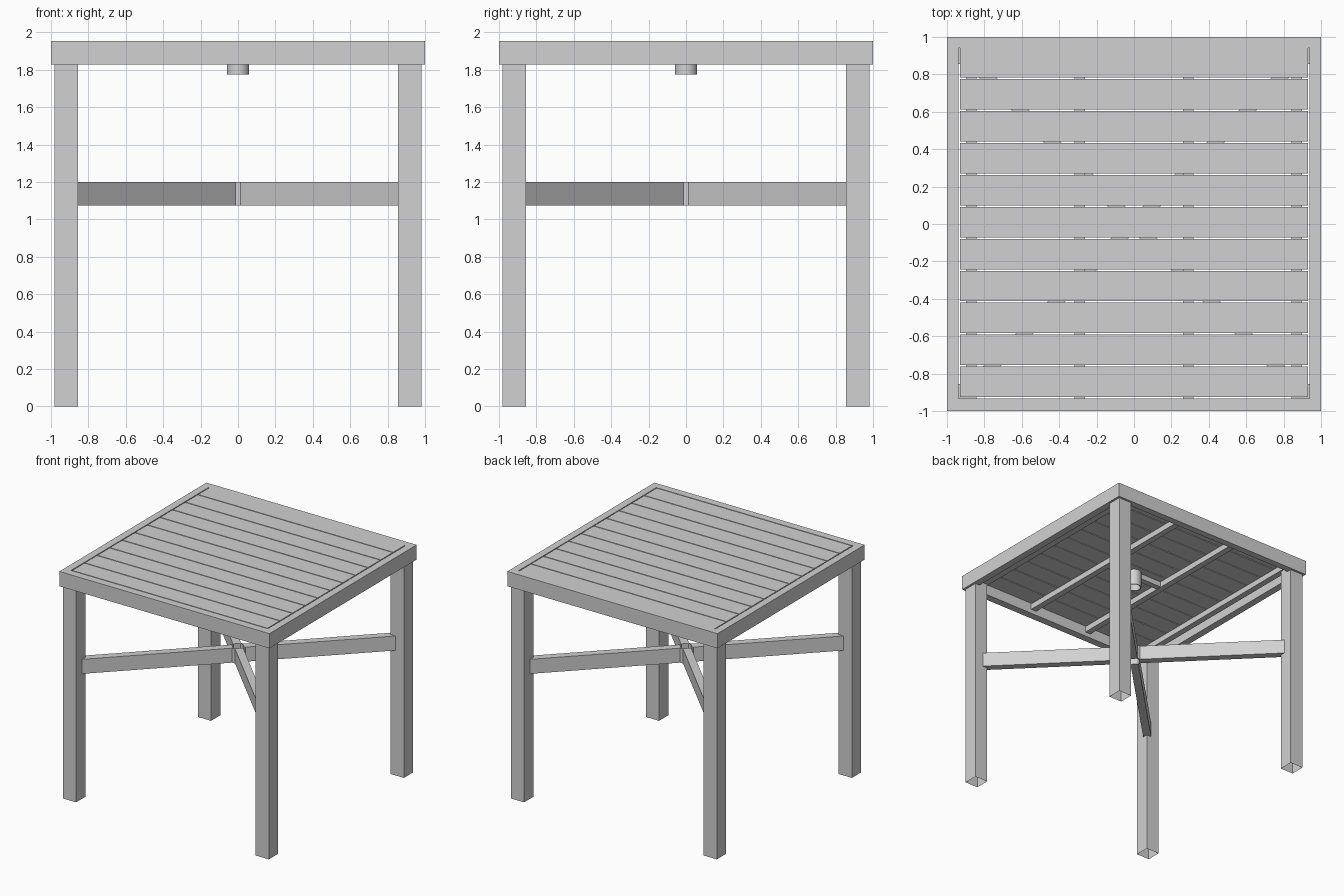
import bpy, bmesh, math
from mathutils import Matrix, Vector

if "Cube" in bpy.data.objects:
    bpy.data.objects.remove(bpy.data.objects["Cube"])

gray = bpy.data.materials.new("light gray")
gray.diffuse_color = (0.64, 0.64, 0.64, 1)
gray.use_nodes = True
gray.node_tree.nodes["Principled BSDF"].inputs["Base Color"].default_value = gray.diffuse_color


def finish(bm, name):
    bmesh.ops.recalc_face_normals(bm, faces=bm.faces)
    mesh = bpy.data.meshes.new(name)
    bm.to_mesh(mesh)
    bm.free()
    mesh.materials.append(gray)
    ob = bpy.data.objects.new(name, mesh)
    bpy.context.collection.objects.link(ob)
    return ob


def box(name, x0, x1, y0, y1, z0, z1, angle=0.0, open_bottom=False):
    bm = bmesh.new()
    bmesh.ops.create_cube(bm, size=1)
    bm.transform(Matrix.Rotation(angle, 4, 'Z')
                 @ Matrix.Translation(((x0 + x1) / 2, (y0 + y1) / 2, (z0 + z1) / 2))
                 @ Matrix.Diagonal((x1 - x0, y1 - y0, z1 - z0, 1)))
    bmesh.ops.recalc_face_normals(bm, faces=bm.faces)
    if open_bottom:
        low = [f for f in bm.faces if f.normal.z < -0.9]
        bmesh.ops.delete(bm, geom=low, context='FACES_ONLY')
    return finish(bm, name)


def ring(name, outer, inner, z0, z1):
    """Closed wall between two outlines with the same number of points."""
    bm = bmesh.new()
    loops = [[bm.verts.new((x, y, z)) for x, y in pts]
             for pts, z in ((outer, z0), (outer, z1), (inner, z1), (inner, z0))]
    n = len(outer)
    for a in range(4):
        p, q = loops[a], loops[(a + 1) % 4]
        for i in range(n):
            j = (i + 1) % n
            bm.faces.new((p[i], p[j], q[j], q[i]))
    return finish(bm, name)


def circle(r, n):
    return [(r * math.cos(2 * math.pi * i / n), r * math.sin(2 * math.pi * i / n))
            for i in range(n)]


TOP, RAIL, SLAT = 1.955, 1.828, 1.915

# frame around the tabletop
ring("top_frame",
     [(-1, -1), (1, -1), (1, 1), (-1, 1)],
     [(-0.937, -0.934), (0.937, -0.934), (0.937, 0.94), (-0.937, 0.94)], RAIL, TOP)

# tabletop slats, the last one butting against the back rail
for i in range(11):
    y = -0.93 + 0.171 * i
    box(f"slat_{i + 1}", -0.929, 0.929, y + 0.004, min(y + 0.167, 0.94), SLAT, TOP)

# support bars under the slats
for i, x in enumerate((-0.87, -0.29, 0.29, 0.87)):
    box(f"support_bar_{i + 1}", x - 0.027, x + 0.027, -0.935, 0.94, 1.865, SLAT)
box("collar_bar", -0.265, 0.265, -0.025, 0.025, 1.868, SLAT)

# round collar under the middle of the top
collar = ring("center_collar", circle(0.06, 32), circle(0.052, 32), 1.775, SLAT)
bpy.context.view_layer.objects.active = collar
collar.select_set(True)
bpy.ops.object.shade_smooth_by_angle()

# hollow legs
for side, sx in (("left", -1), ("right", 1)):
    for end, sy in (("front", -1), ("back", 1)):
        x, y, h = sx * 0.9175, sy * 0.9175, 0.0625
        box(f"{end}_{side}_leg", x - h, x + h, y - h, y + h, 0, SLAT, open_bottom=True)

# diagonal brace arms and the eight-sided hub where they meet
W, D = 0.0325, 0.052
for i in range(4):
    box(f"brace_arm_{i + 1}", D, 1.25, -W, W, 1.075, 1.2, math.radians(45 + 90 * i))


def hub_outline(d, w):
    pts = []
    for i in range(4):
        rot = Matrix.Rotation(math.radians(45 + 90 * i), 2)
        pts += [tuple(rot @ Vector((d, -w))), tuple(rot @ Vector((d, w)))]
    return pts


ring("brace_hub", hub_outline(D, W), hub_outline(D - 0.008, W - 0.005), 1.075, 1.2)
